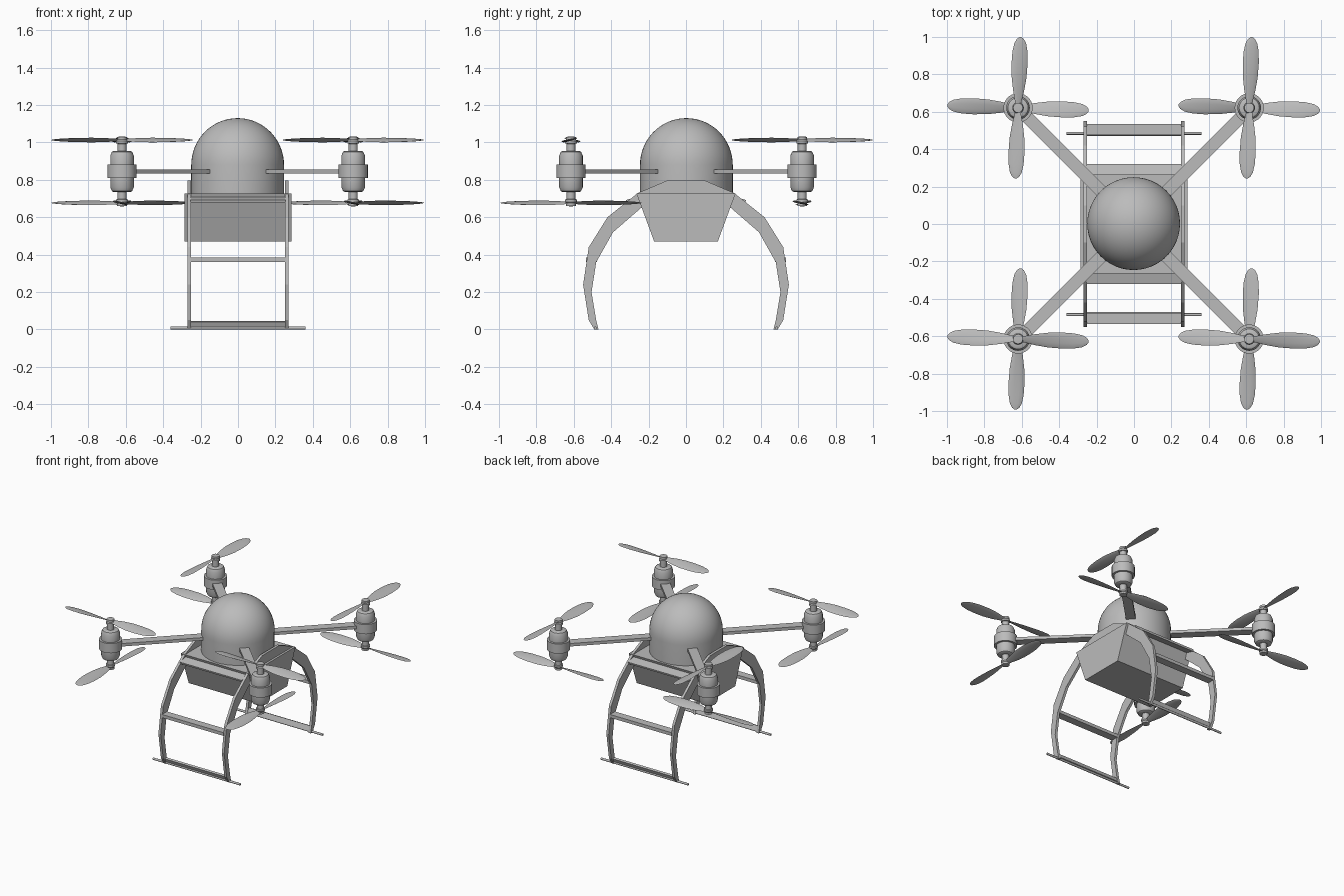
import bpy, bmesh, math
from mathutils import Matrix, Vector

cube = bpy.data.objects.get("Cube")
if cube:
    bpy.data.objects.remove(cube, do_unlink=True)

GREY = (0.5, 0.5, 0.5, 1)
mat = bpy.data.materials.new("plain grey")
mat.use_nodes = True
mat.diffuse_color = GREY
mat.node_tree.nodes["Principled BSDF"].inputs["Base Color"].default_value = GREY


def finish(name, bm, smooth=False):
    bmesh.ops.recalc_face_normals(bm, faces=bm.faces)
    mesh = bpy.data.meshes.new(name)
    bm.to_mesh(mesh)
    bm.free()
    mesh.materials.append(mat)
    ob = bpy.data.objects.new(name, mesh)
    bpy.context.collection.objects.link(ob)
    if smooth:
        bpy.ops.object.select_all(action='DESELECT')
        ob.select_set(True)
        bpy.context.view_layer.objects.active = ob
        bpy.ops.object.shade_smooth_by_angle(angle=math.radians(35))
    return ob


def box(name, size, loc, rot=Matrix()):
    bm = bmesh.new()
    bmesh.ops.create_cube(bm, size=1, matrix=Matrix.Translation(loc) @ rot @ Matrix.Diagonal((*size, 1)))
    return finish(name, bm)


def extrude_x(name, profile, x0, x1):
    """Closed (y, z) outline pushed along x."""
    bm = bmesh.new()
    face = bm.faces.new([bm.verts.new((x0, y, z)) for y, z in profile])
    out = bmesh.ops.extrude_face_region(bm, geom=[face])
    moved = [v for v in out["geom"] if isinstance(v, bmesh.types.BMVert)]
    bmesh.ops.translate(bm, verts=moved, vec=(x1 - x0, 0, 0))
    return finish(name, bm)


def lathe(name, profile, centre, steps=32):
    """Open (radius, z) profile spun about a vertical axis."""
    bm = bmesh.new()
    verts = [bm.verts.new((r, 0, z)) for r, z in profile]
    edges = [bm.edges.new(pair) for pair in zip(verts, verts[1:])]
    bmesh.ops.spin(bm, geom=verts + edges, cent=(0, 0, 0), axis=(0, 0, 1),
                   angle=math.tau, steps=steps)
    bmesh.ops.remove_doubles(bm, verts=bm.verts, dist=0.0005)
    bmesh.ops.translate(bm, verts=bm.verts, vec=centre)
    return finish(name, bm, True)


def propeller(name, centre, angle, flip):
    """Two twisted blades with a lens-shaped section."""
    stations = [(0.0, .016), (.04, .02), (.09, .031), (.16, .041), (.24, .044),
                (.30, .041), (.345, .032), (.368, .019), (.378, .005)]
    bm = bmesh.new()
    for turn in (0, math.pi):
        rings = []
        for r, half in stations:
            pitch = math.radians(24 - 45 * r)
            ring = []
            for k in range(10):
                a = math.tau * k / 10
                c, t = half * math.cos(a), .12 * half * math.sin(a)
                p = Vector((r, c * math.cos(pitch) - t * math.sin(pitch),
                            c * math.sin(pitch) + t * math.cos(pitch)))
                ring.append(bm.verts.new(Matrix.Rotation(turn, 3, 'Z') @ p))
            rings.append(ring)
        for a, b in zip(rings, rings[1:]):
            for k in range(10):
                j = (k + 1) % 10
                bm.faces.new((a[k], a[j], b[j], b[k]))
        bm.faces.new(rings[0])
        bm.faces.new(rings[-1])
    bmesh.ops.transform(bm, verts=bm.verts, matrix=Matrix.Translation(centre)
                        @ Matrix.Rotation(angle, 4, 'Z') @ Matrix.Diagonal((1, 1, flip, 1)))
    return finish(name, bm, True)


# Domed canopy
dome = [(0, .72), (.248, .72)]
dome += [(.248 * math.cos(i * math.pi / 32), .88 + .25 * math.sin(i * math.pi / 32)) for i in range(17)]
lathe("canopy_dome", dome, (-.002, .002, 0), 48)

# Tapered cargo body
extrude_x("cargo_body", [(-.17, .47), (.17, .47), (.265, .727), (-.265, .727)], -.287, .287)

# Arched landing legs: one half outline, mirrored in y
outer = [(.10, .797), (.257, .73), (.42, .60), (.52, .44), (.55, .24), (.52, .05), (.49, 0)]
inner = [(.468, 0), (.48, .05), (.505, .2), (.48, .36), (.39, .52), (.24, .65), (.08, .71)]
half = outer + inner
arch = half + [(-y, z) for y, z in reversed(half)]
for side, label in ((1, "left"), (-1, "right")):
    extrude_x(label + "_leg_arch", arch, side * .252, side * .271)

# Cross bars and skid rods between the legs
for s, label in ((-1, "front"), (1, "back")):
    box(label + "_upper_bar", (.51, .075, .014), (0, s * .283, .695), Matrix.Rotation(-s * .25, 4, 'X'))
    box(label + "_middle_bar", (.51, .058, .024), (0, s * .505, .372))
    box(label + "_lower_bar", (.51, .016, .036), (0, s * .486, .027), Matrix.Rotation(-s * .4, 4, 'X'))
    bm = bmesh.new()
    bmesh.ops.create_cone(bm, cap_ends=True, segments=12, radius1=.008, radius2=.008, depth=.72,
                          matrix=Matrix.Translation((0, s * .485, .008)) @ Matrix.Rotation(math.pi / 2, 4, 'Y'))
    finish(label + "_skid_rod", bm, True)

# Rotor units: upper half profile mirrored downwards
upper = [(.078, .036), (.063, .036), (.063, .085), (.054, .105), (.045, .11), (.024, .11),
         (.024, .148), (.031, .15), (.031, .163), (.026, .17), (.026, .185), (0, .187)]
motor = [(r, -z) for r, z in reversed(upper)] + upper
D, MID = .618, .845
for sx, xn in ((1, "left"), (-1, "right")):
    for sy, yn in ((-1, "front"), (1, "back")):
        tag = yn + "_" + xn
        x, y = sx * D - .002, sy * D + .003
        lathe(tag + "_motor", motor, (x, y, MID), 28)
        # Arm from inside the dome to the motor
        box(tag + "_arm", (.64, .066, .022), (sx * .387, sy * .387, MID),
            Matrix.Rotation(math.atan2(sy, sx), 4, 'Z'))
        # Crossed propellers above and below
        tilt = -math.radians(2)
        top = tilt + (math.pi / 2 if sy > 0 else 0)
        propeller(tag + "_upper_propeller", (x, y, MID + .168), top, 1)
        propeller(tag + "_lower_propeller", (x, y, MID - .168), top + math.pi / 2, -1)
